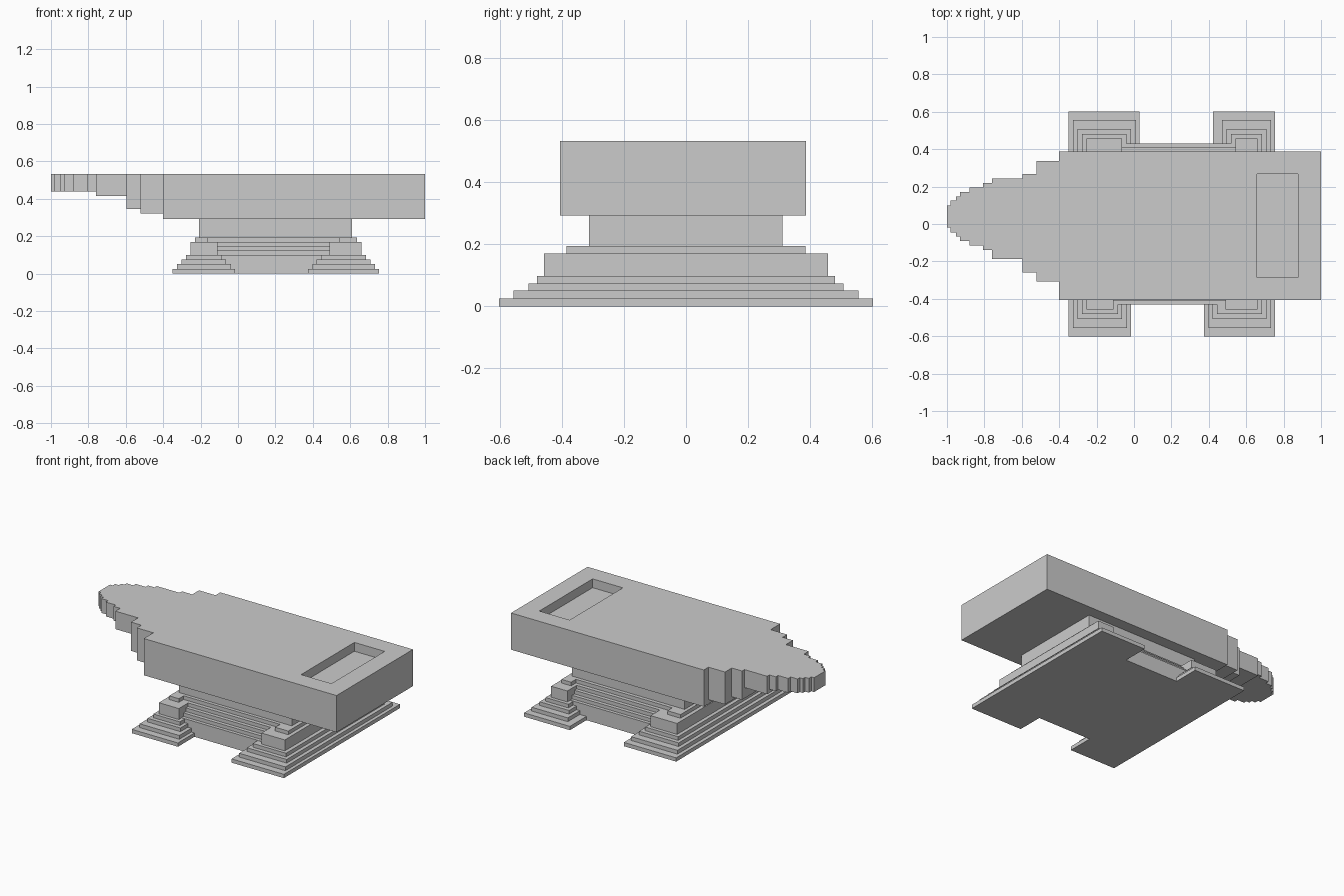
import bpy, bmesh

if "Cube" in bpy.data.objects:
    bpy.data.objects.remove(bpy.data.objects["Cube"])


def prism(name, outline, z0, z1):
    """Extrude a flat outline from z0 up to z1."""
    bm = bmesh.new()
    face = bm.faces.new([bm.verts.new((x, y, z0)) for x, y in outline])
    top = bmesh.ops.extrude_face_region(bm, geom=[face])["geom"]
    bmesh.ops.translate(bm, vec=(0, 0, z1 - z0),
                        verts=[v for v in top if isinstance(v, bmesh.types.BMVert)])
    bmesh.ops.recalc_face_normals(bm, faces=bm.faces)
    mesh = bpy.data.meshes.new(name)
    bm.to_mesh(mesh)
    bm.free()
    ob = bpy.data.objects.new(name, mesh)
    bpy.context.collection.objects.link(ob)
    return ob


def box(name, x0, x1, y0, y1, z0, z1):
    return prism(name, [(x0, y0), (x1, y0), (x1, y1), (x0, y1)], z0, z1)


TOP = 0.533

# Stepped base: each layer is a rectangle with a notch front and back, leaving four feet
# x0, x1, foot y, front notch x0, x1, back notch x0, x1, notch depth y, top z
layers = [
    (-.35, .755, .602, -.015, .375, .03, .422, .43, .025),
    (-.326, .733, .555, -.038, .397, .01, .47, .43, .05),
    (-.302, .709, .507, -.063, .42, -.015, .494, .43, .074),
    (-.279, .685, .48, -.086, .444, -.04, .518, .43, .098),
    (-.255, .66, .457, -.11, .49, -.063, .542, .43, .1),
    (-.255, .66, .457, -.11, .49, -.063, .542, .408, .123),
    (-.255, .66, .457, -.11, .49, -.063, .542, .384, .147),
    (-.255, .66, .457, -.11, .49, -.063, .542, .36, .17),
    (-.23, .635, .385, -.16, .54, -.135, .565, .335, .194),
]
z = 0
for i, (x0, x1, y, f0, f1, b0, b1, n, z1) in enumerate(layers):
    prism(f"base_layer_{i + 1}", [
        (x0, -y), (f0, -y), (f0, -n), (f1, -n), (f1, -y), (x1, -y),
        (x1, y), (b1, y), (b1, n), (b0, n), (b0, y), (x0, y)], z, z1)
    z = z1

# Waist between base and body
box("waist", -.208, .61, -.313, .311, z, .292)

# Main body with a shallow rectangular pocket in the top
body = box("body", -.4, 1, -.406, .387, .292, TOP)
cutter = box("pocket_cutter", .658, .878, -.285, .268, .475, .7)
cut = body.modifiers.new("pocket", "BOOLEAN")
cut.operation, cut.solver, cut.object = "DIFFERENCE", "EXACT", cutter
bpy.context.view_layer.objects.active = body
bpy.ops.object.modifier_apply(modifier=cut.name)
bpy.data.objects.remove(cutter)

# Horn root: three blocks that get shallower
box("horn_root_1", -.52, -.4, -.307, .338, .32, TOP)
box("horn_root_2", -.595, -.52, -.26, .268, .344, TOP)
box("horn_root_3", -.76, -.595, -.187, .243, .415, TOP)

# Horn tip: stepped outline, x start of each step with its y range
steps = [(-1, -.02, .1), (-.98, -.045, .125), (-.953, -.068, .148), (-.93, -.09, .171),
         (-.88, -.115, .196), (-.807, -.138, .22)]
ends = [s[0] for s in steps[1:]] + [-.76]
front, back = [], []
for (x, y0, y1), xe in zip(steps, ends):
    front += [(x, y0), (xe, y0)]
    back += [(x, y1), (xe, y1)]
prism("horn_tip", front + back[::-1], .439, TOP)
